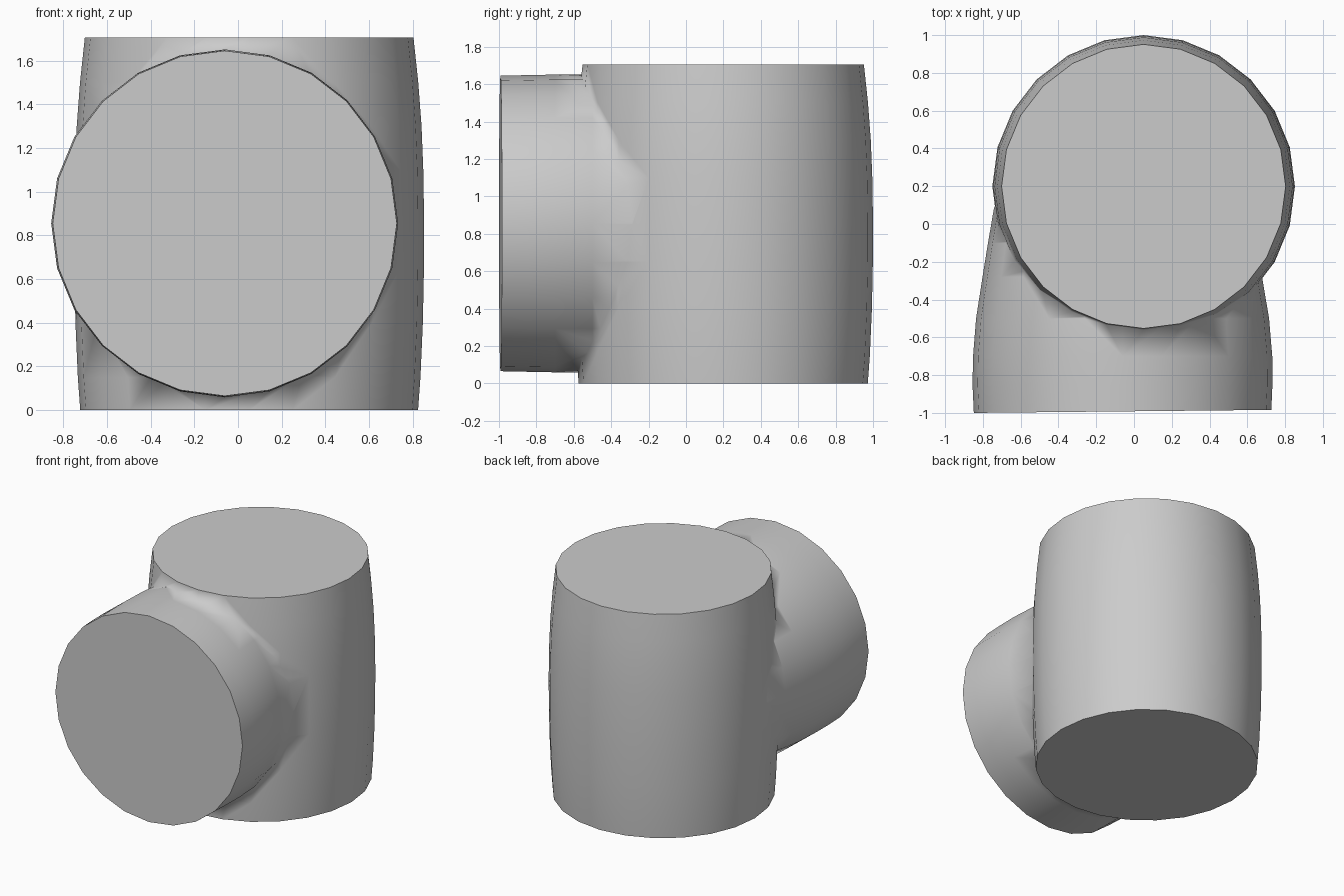
import bpy, bmesh, math

if "Cube" in bpy.data.objects:
    bpy.data.objects.remove(bpy.data.objects["Cube"])

SIDES = 24


def loft(name, rings):
    """Closed tube through a list of rings of points."""
    bm = bmesh.new()
    loops = [[bm.verts.new(p) for p in ring] for ring in rings]
    for a, b in zip(loops, loops[1:]):
        for i in range(SIDES):
            j = (i + 1) % SIDES
            bm.faces.new((a[i], a[j], b[j], b[i]))
    bm.faces.new(loops[0])
    bm.faces.new(loops[-1])
    bmesh.ops.recalc_face_normals(bm, faces=bm.faces)
    me = bpy.data.meshes.new(name)
    bm.to_mesh(me)
    bm.free()
    ob = bpy.data.objects.new(name, me)
    bpy.context.collection.objects.link(ob)
    return ob


angles = [2 * math.pi * i / SIDES for i in range(SIDES)]

# upright barrel: height, radius
profile = [(0, .773), (.15, .784), (.4, .795), (.65, .8), (.85, .801),
           (1.1, .797), (1.3, .789), (1.5, .774), (1.706, .752)]
barrel = loft("barrel_body", [
    [(.051 + r * math.cos(a), .199 + r * math.sin(a), z) for a in angles]
    for z, r in profile])

# front branch: depth, left, right, half height
sections = [(-1, -.848, .727, .790), (-.85, -.855, .733, .793),
            (-.7, -.852, .732, .796), (-.5, -.836, .715, .796),
            (-.28, -.802, .678, .78), (-.1, -.773, .64, .75),
            (.08, -.742, .60, .71), (.2, -.70, .56, .66)]


def branch_ring(y, left, right, h):
    c, r = (left + right) / 2, (right - left) / 2
    tilt = .008 if y == -1 else 0
    return [(c + r * math.cos(a), y + tilt * (1 + math.cos(a)),
             .855 + h * math.sin(a)) for a in angles]


branch = loft("front_branch", [branch_ring(*s) for s in sections])

# merge the branch into the barrel
mod = barrel.modifiers.new("union", 'BOOLEAN')
mod.operation = 'UNION'
mod.solver = 'EXACT'
mod.object = branch
deps = bpy.context.evaluated_depsgraph_get()
merged = bpy.data.meshes.new_from_object(barrel.evaluated_get(deps))
barrel.modifiers.clear()
barrel.data = merged
bpy.data.objects.remove(branch)

# smooth everywhere except around the flat ends
bm = bmesh.new()
bm.from_mesh(merged)
bm.normal_update()
for f in bm.faces:
    f.smooth = True
for e in bm.edges:
    if len(e.link_faces) == 2:
        flat = any(abs(f.normal.z) > .9995 or f.normal.y < -.9998
                   for f in e.link_faces)
        e.smooth = not (flat and e.calc_face_angle(0) > math.radians(45)
                        and any(v.co.z < .001 or v.co.z > 1.7 or v.co.y < -.97
                                for v in e.verts))
bm.to_mesh(merged)
bm.free()
